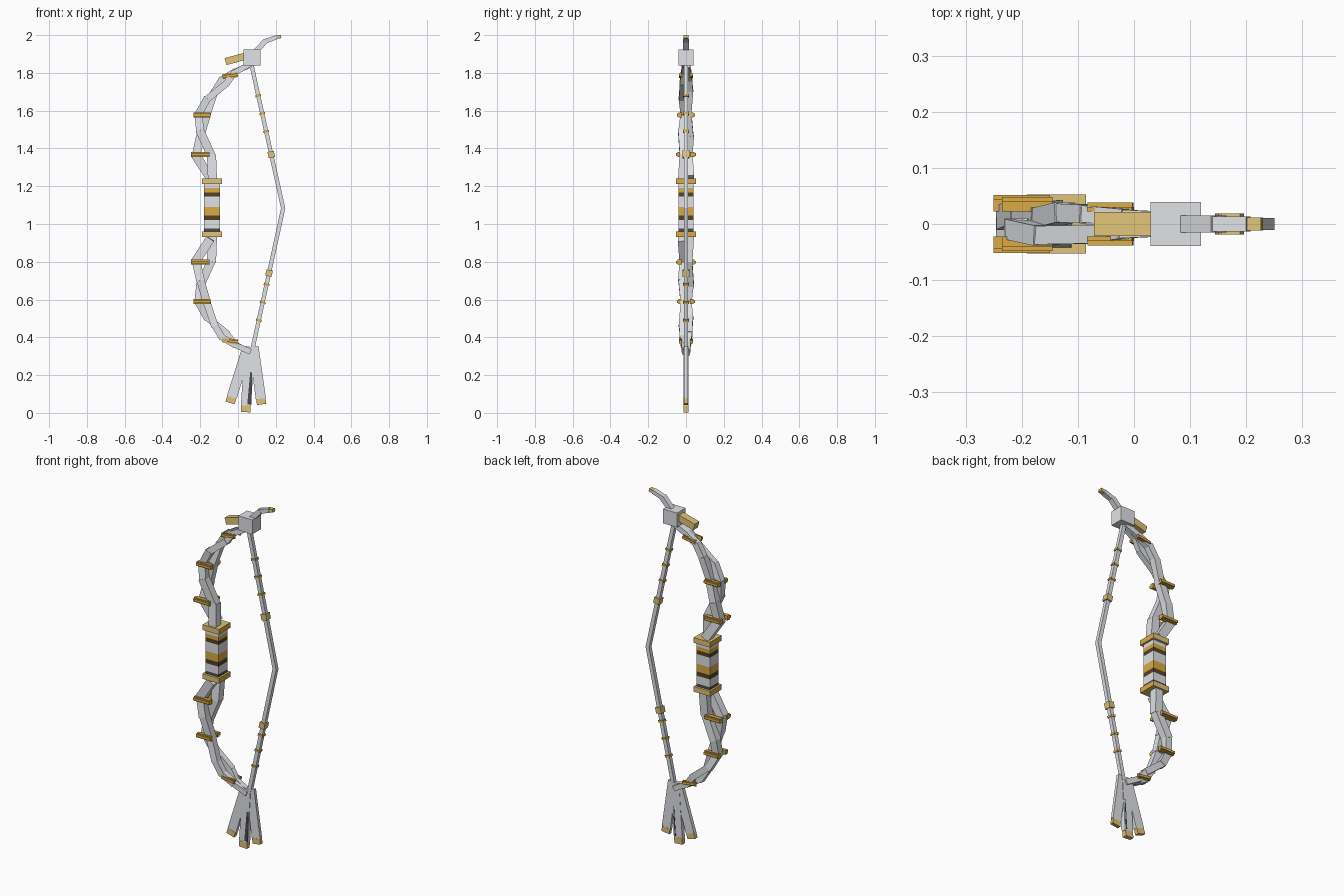
import bpy, bmesh
from mathutils import Matrix, Vector

old = bpy.data.objects.get("Cube")
if old:
    bpy.data.objects.remove(old, do_unlink=True)


def material(name, rgb):
    m = bpy.data.materials.new(name)
    m.use_nodes = True
    m.diffuse_color = (*rgb, 1)
    m.node_tree.nodes["Principled BSDF"].inputs["Base Color"].default_value = (*rgb, 1)
    return m


SILVER = material("silver", (0.75, 0.76, 0.79))
BRASS = material("pale brass", (0.74, 0.55, 0.19))
GOLD = material("deep gold", (0.70, 0.41, 0.06))
BROWN = material("dark brown", (0.09, 0.055, 0.018))
SLATE = material("dark slate", (0.07, 0.07, 0.08))

MID = 1.083  # height about which the two limbs mirror


def beam(name, a, b, width, depth, mat, y=(0, 0), extend=0.0, taper=1.0):
    """Box running from a to b, given as (x, z), with a y for each end."""
    a, b = Vector((a[0], y[0], a[1])), Vector((b[0], y[1], b[1]))
    along = (b - a).normalized()
    side = Vector((0, 1, 0)).cross(along).normalized()
    length = (b - a).length + 2 * extend
    bm = bmesh.new()
    bmesh.ops.create_cube(bm, size=1)
    for v in bm.verts:
        k = taper if v.co.z < 0 else 1
        v.co = (v.co.x * width * k, v.co.y * depth, v.co.z * length)
    turn = Matrix((side, along.cross(side), along)).transposed().to_4x4()
    bm.transform(Matrix.Translation((a + b) / 2) @ turn)
    bmesh.ops.recalc_face_normals(bm, faces=bm.faces)
    mesh = bpy.data.meshes.new(name)
    bm.to_mesh(mesh)
    bm.free()
    mesh.materials.append(mat)
    ob = bpy.data.objects.new(name, mesh)
    bpy.context.collection.objects.link(ob)
    return ob


def mix(a, b, t):
    return (a[0] + (b[0] - a[0]) * t, a[1] + (b[1] - a[1]) * t)


# Grip: stacked blocks with end caps, the caps deeper gold on their sides
GX = -0.138
stripes = [(0.955, 0.975, SLATE), (0.975, 1.02, SILVER), (1.02, 1.045, BROWN),
           (1.045, 1.09, GOLD), (1.09, 1.145, SILVER), (1.145, 1.168, BROWN),
           (1.168, 1.19, GOLD), (1.19, 1.215, SILVER)]
for lo, hi, mat in stripes:
    beam("grip_section", (GX, lo), (GX, hi), 0.084, 0.08, mat)
for lo in (0.93, 1.212):
    cap = beam("grip_cap", (GX, lo), (GX, lo + 0.03), 0.105, 0.106, BRASS)
    cap.data.materials.append(GOLD)
    for face in cap.data.polygons:
        face.material_index = int(abs(face.normal.x) > 0.5)

# Limbs: two strands that twist around each other
strand_a = [(-0.135, 1.23), (-0.14, 1.36), (-0.20, 1.49), (-0.21, 1.58),
            (-0.165, 1.66), (-0.06, 1.745), (-0.02, 1.80), (0.06, 1.845)]
strand_b = [(-0.15, 1.25), (-0.222, 1.36), (-0.20, 1.46), (-0.165, 1.58),
            (-0.125, 1.70), (-0.085, 1.765), (-0.02, 1.805), (0.06, 1.84)]
swing = [0.02, 0.012, 0.021, 0.01, 0.02, 0.018, 0.012, 0.008]
bands = [(-0.2, 1.368, 0.1, 0.052, 0.0), (-0.19, 1.577, 0.09, 0.048, 0.0),
         (-0.042, 1.785, 0.08, 0.038, 0.006)]
for label, sign in (("upper", 1), ("lower", -1)):
    def flip(p):
        return (p[0], MID + sign * (p[1] - MID))
    for path, front in ((strand_a, -1), (strand_b, 1)):
        ys = [s * front * sign for s in swing]
        for i, (p, q) in enumerate(zip(path, path[1:])):
            size = 0.048 - 0.003 * i
            beam(label + "_strand", flip(p), flip(q), size, size - 0.003,
                 SILVER, ys[i:i + 2], 0.007)
    # Bands: a stepped clasp on the front and the back
    for x, z, width, reach, tilt in bands:
        for face in (-1, 1):
            for part, height, inner, outer in (("band", 0.026, 0.022, reach - 0.008),
                                               ("band_rim", 0.014, reach - 0.008, reach)):
                y = face * (inner + outer) / 2
                beam(f"{label}_{part}", flip((x - width / 2, z - tilt)),
                     flip((x + width / 2, z + tilt)), height, outer - inner, GOLD, (y, y))

# Bowstring with beads
top, bend, bottom = (0.072, 1.84), (0.239, 1.083), (0.075, 0.33)
strings = [(top, (1.68, 1.585, 1.49), 1.368), (bottom, (0.68, 0.585, 0.49), 0.74)]
for end, beads, large in strings:
    beam("bowstring", end, bend, 0.022, 0.022, SILVER, extend=0.003)
    for z in beads:
        t = (z - end[1]) / (bend[1] - end[1])
        beam("string_bead", mix(end, bend, t - 0.008), mix(end, bend, t + 0.008),
             0.03, 0.03, GOLD)
    t = (large - end[1]) / (bend[1] - end[1])
    beam("large_string_bead", mix(end, bend, t - 0.022), mix(end, bend, t + 0.022),
         0.034, 0.038, BRASS)

# Head block with beak and curved crest
beam("head", (0.074, 1.84), (0.074, 1.923), 0.09, 0.078, SILVER)
beam("beak", (-0.066, 1.86), (0.04, 1.888), 0.038, 0.042, BRASS)
crest = [(0.09, 1.91), (0.145, 1.968), (0.2, 1.987), (0.228, 1.993)]
for i, (p, q) in enumerate(zip(crest, crest[1:])):
    beam("crest_tip" if i == 2 else "crest", p, q, 0.028 - 0.005 * i, 0.03 - 0.003 * i,
         BRASS if i == 2 else SILVER, extend=0 if i == 2 else 0.004)

# Tail: three feathers with brass tips
feathers = [((0.05, 0.35), (-0.042, 0.053), 0.021), ((0.062, 0.35), (0.04, 0.004), 0.024),
            ((0.083, 0.35), (0.125, 0.045), 0.018)]
for a, b, depth in feathers:
    joint = mix(a, b, 0.9)
    beam("tail_feather", a, joint, 0.054, depth, SILVER, taper=0.95)
    beam("feather_tip", joint, b, 0.05, depth + 0.002, BRASS)

# Dark vane painted on the middle feather, slimmer on the back
for y, width in ((-0.0125, 0.022), (0.0125, 0.008)):
    beam("feather_dark_vane", (0.06, 0.045), (0.07, 0.215), 0.5 * width, 0.002,
         SLATE, (y, y), taper=2)
